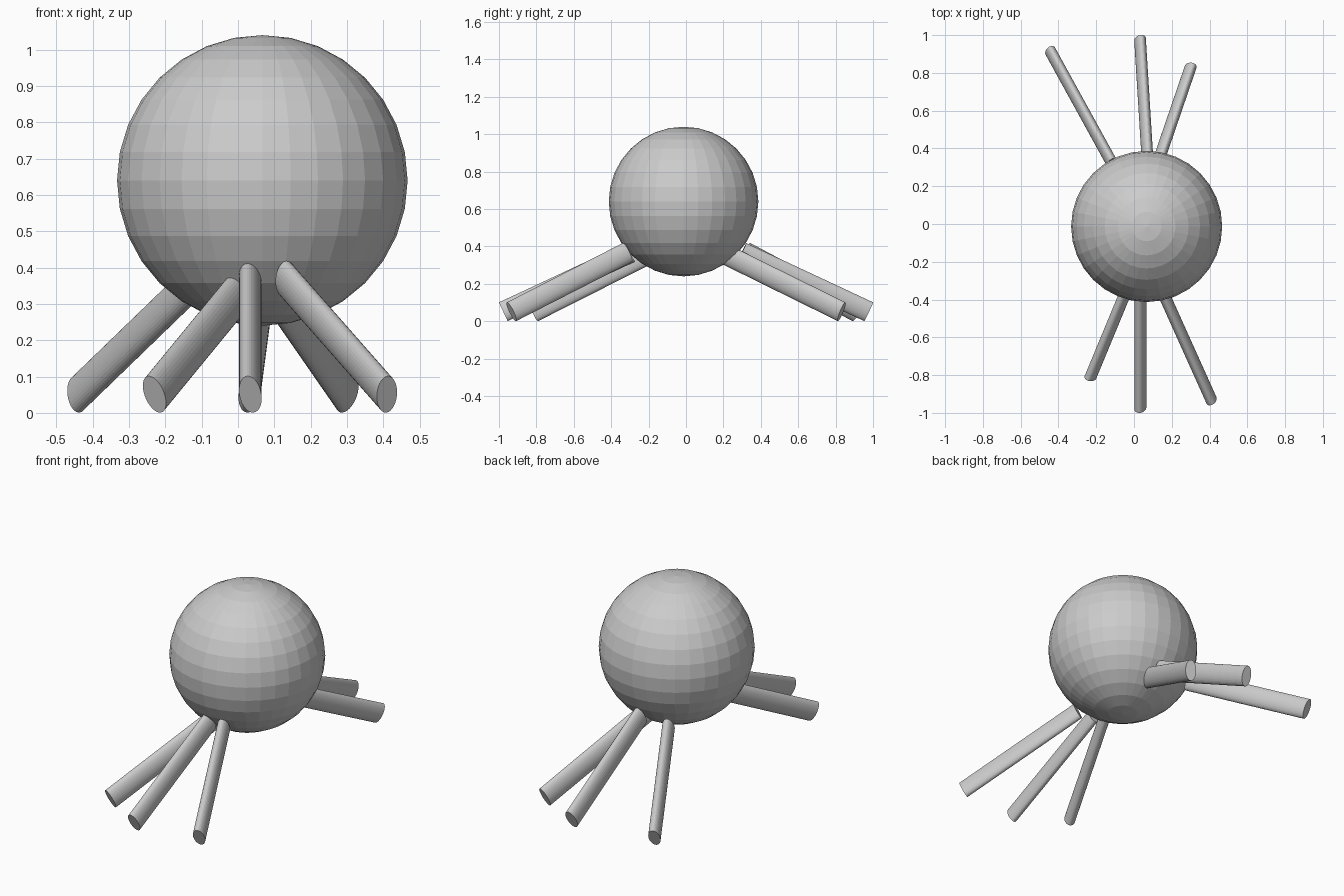
import bpy
from math import radians, sin, cos
from mathutils import Vector, Matrix

if "Cube" in bpy.data.objects:
    bpy.data.objects.remove(bpy.data.objects["Cube"])

# Round body: low-poly flat-shaded ball
bpy.ops.mesh.primitive_uv_sphere_add(segments=32, ring_count=16, radius=0.4,
                                     location=(0.067, -0.013, 0.64))
bpy.context.object.name = "body"

LENGTH = 0.75
PITCH = radians(25)   # slope of every leg
ROLL = radians(10)    # slight twist of the oval section


def leg(name, foot, inward):
    """Oval rod rising from its foot centre along a horizontal inward heading."""
    h = Vector((*inward, 0)).normalized()
    axis = h * cos(PITCH) + Vector((0, 0, sin(PITCH)))
    side = Vector((0, 0, 1)).cross(h)
    up = h * -sin(PITCH) + Vector((0, 0, cos(PITCH)))
    tall = up * cos(ROLL) + side * sin(ROLL)
    wide = tall.cross(axis)
    rot = Matrix((wide, tall, axis)).transposed().to_4x4()
    centre = Vector((*foot, 0.051)) + axis * LENGTH / 2
    bpy.ops.mesh.primitive_cylinder_add(vertices=32, radius=1, depth=LENGTH)
    ob = bpy.context.object
    ob.name = name
    ob.matrix_world = (Matrix.Translation(centre) @ rot
                       @ Matrix.Diagonal((0.03, 0.056, 1, 1)))


# Six splayed legs: foot position, inward heading
leg("front_left_leg", (-0.23, -0.81), (0.174, 0.42))
leg("front_middle_leg", (0.034, -0.977), (0.0, 1.0))
leg("front_right_leg", (0.41, -0.933), (-0.243, 0.54))
leg("back_left_leg", (-0.443, 0.915), (0.317, -0.576))
leg("back_middle_leg", (0.032, 0.977), (0.036, -0.58))
leg("back_right_leg", (0.30, 0.832), (-0.154, -0.45))
